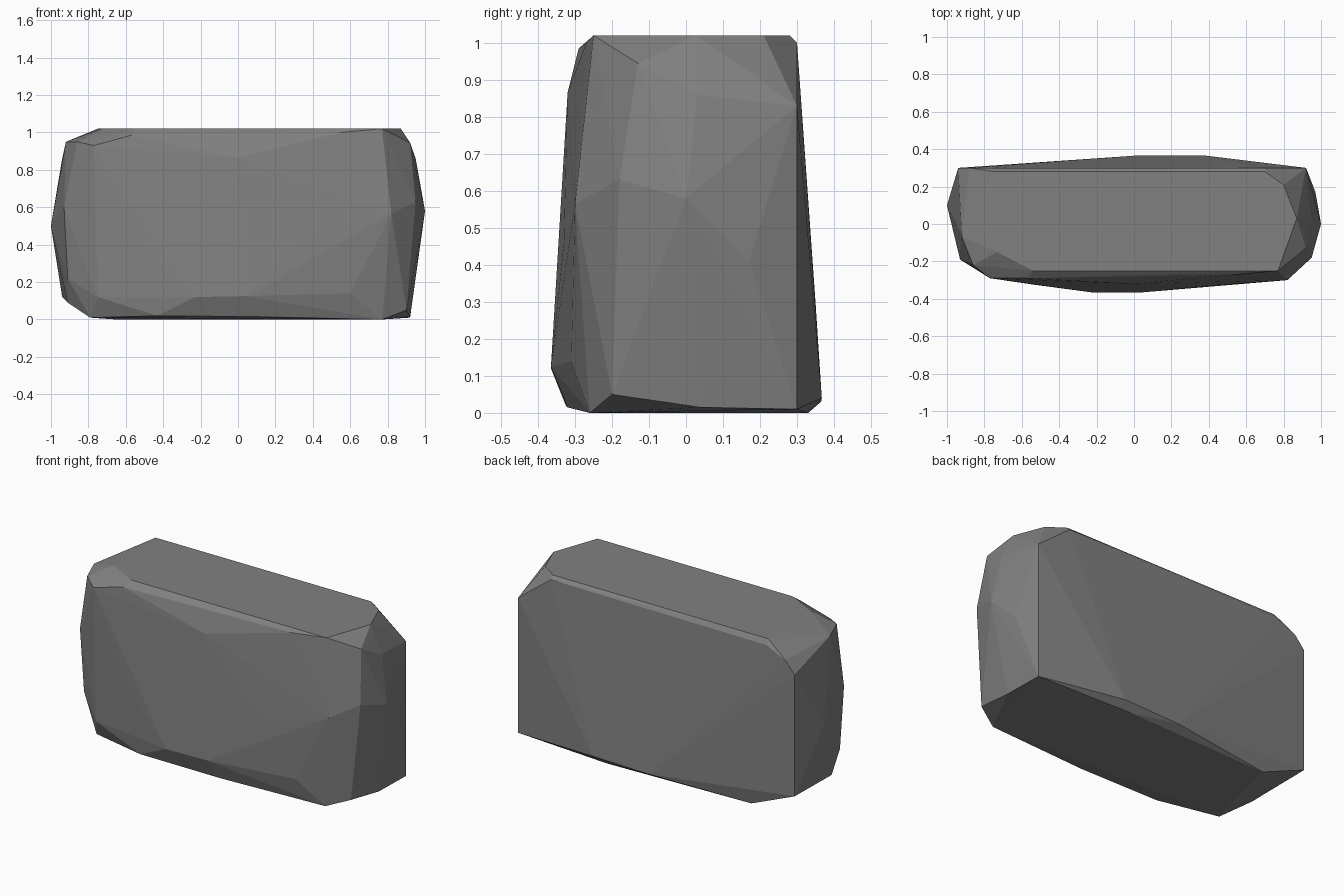
import bpy
import bmesh

# Remove the default cube only
default_cube = bpy.data.objects.get("Cube")
if default_cube:
    bpy.data.objects.remove(default_cube, do_unlink=True)


def flat_material(name, colour):
    """Create a plain matte material with one colour."""
    material = bpy.data.materials.new(name)
    material.use_nodes = True
    material.diffuse_color = colour
    shader = next(node for node in material.node_tree.nodes
                  if node.type == "BSDF_PRINCIPLED")
    shader.inputs["Base Color"].default_value = colour
    shader.inputs["Roughness"].default_value = 0.9
    return material


def chiselled_block(name, corner_groups, material):
    """Wrap the chipped corners of a stone in flat convex facets."""
    bm = bmesh.new()
    for corners in corner_groups:
        for corner in corners:
            bm.verts.new(corner)
    hull = bmesh.ops.convex_hull(bm, input=bm.verts[:])
    unused = set(hull["geom_interior"]) | set(hull["geom_unused"])
    loose = [item for item in unused if isinstance(item, bmesh.types.BMVert)]
    bmesh.ops.delete(bm, geom=loose, context="VERTS")
    bmesh.ops.recalc_face_normals(bm, faces=bm.faces[:])
    for face in bm.faces:
        face.smooth = False
    mesh = bpy.data.meshes.new(name)
    bm.to_mesh(mesh)
    bm.free()
    mesh.materials.append(material)
    block = bpy.data.objects.new(name, mesh)
    bpy.context.collection.objects.link(block)
    return block


# Flat upper face
top_height = 1.02
top_outline = [(x, y, top_height) for x, y in (
    (-.75, .28), (.7, .28), (.8, .21), (.87, .03),
    (.77, -.25), (-.54, -.25), (-.73, -.15))]

# Chipped rim just below the upper face
upper_rim = [
    (.7, .3, 1), (-.75, .3, .99), (-.88, .3, .93), (-.92, -.07, .95),
    (-.86, -.22, .95), (-.77, -.29, .93), (-.57, -.29, .985),
    (.55, -.27, 1), (.92, -.13, .945)]

# Bulging front face
front_facets = [
    (0, -.32, .865), (.82, -.3, .565), (.4, -.33, .46), (0, -.335, .52),
    (-.53, -.325, .42), (-.75, -.29, .12), (-.23, -.365, .12),
    (.05, -.365, .125), (.6, -.31, .14)]

# Back face swelling towards the foot
back_facets = [
    (.92, .3, .83), (-.94, .3, .86), (.45, .3, .66), (-.22, .3, .64),
    (.08, .35, .3), (.37, .367, .04), (0, .365, .03)]

# Pointed ends
end_facets = [
    (1, 0, .58), (.97, .17, .41), (.95, .03, .86), (.95, -.18, .63),
    (-1, .1, .5), (-.93, -.19, .6), (-.91, -.18, .22)]

# Lower rim and flat underside
lower_rim = [
    (.92, .3, .01), (.92, .04, .015), (.9, -.2, .05), (.77, -.26, 0),
    (.1, -.32, .015), (-.43, -.325, .02), (-.79, -.23, .01),
    (-.91, -.1, .09), (-.94, .3, .12), (-.65, .3, 0), (.3, .33, 0)]

stone_grey = flat_material("stone grey", (0.22, 0.22, 0.22, 1))
chiselled_block("stone_block",
                [top_outline, upper_rim, front_facets,
                 back_facets, end_facets, lower_rim], stone_grey)
